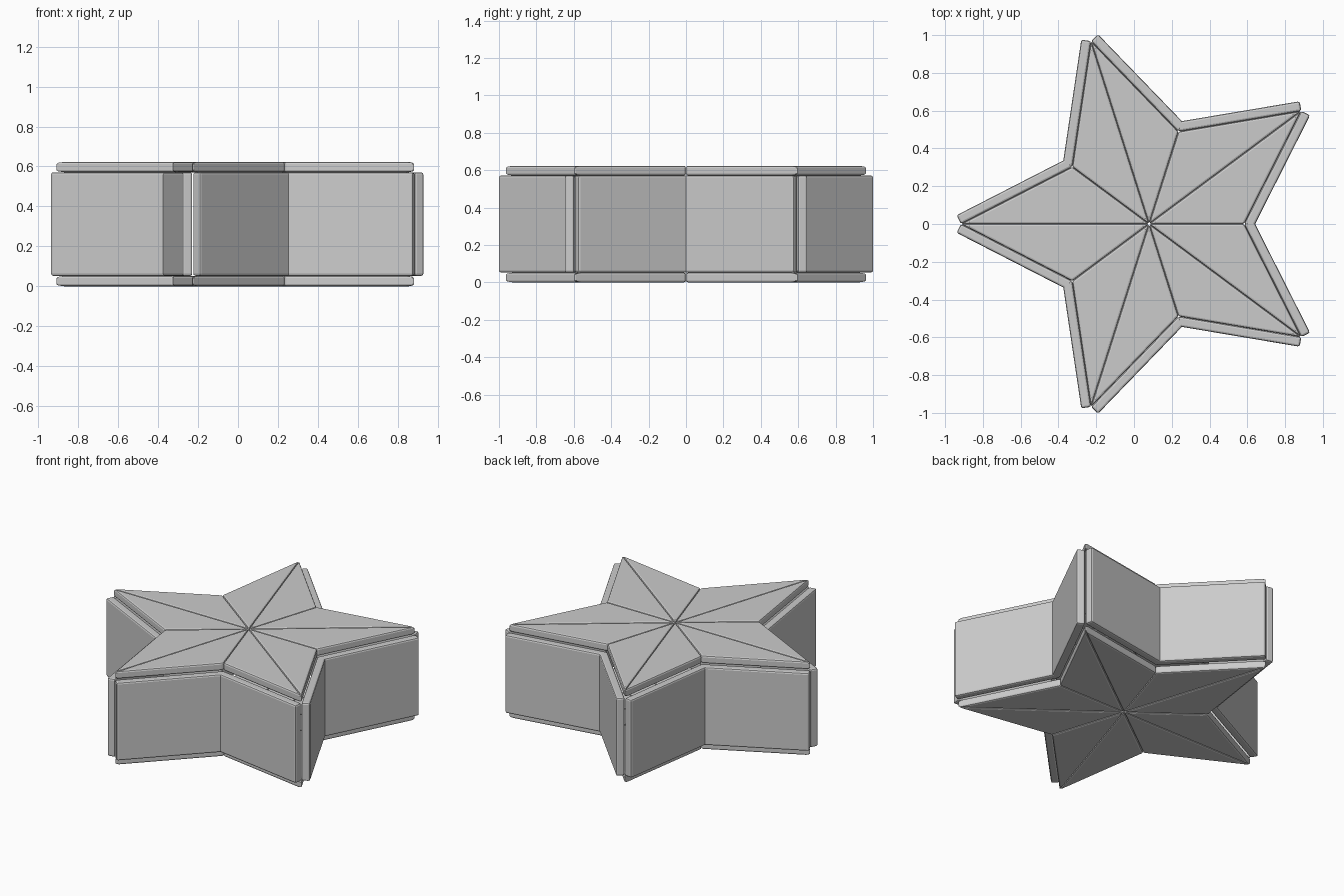
import bpy, bmesh, math
from mathutils import Vector

if "Cube" in bpy.data.objects:
    bpy.data.objects.remove(bpy.data.objects["Cube"])

CX, RX, RY, INNER = 0.08, 0.996, 1.018, 0.505   # star centre, radii, notch ratio
T, H, BEVEL = 0.052, 0.623, 0.011               # panel thickness, height, edge rounding


def star_point(i):
    """Even points are notches, odd points are tips."""
    k = INNER if i % 2 == 0 else 1.0
    a = i * math.pi / 5
    return Vector((CX + RX * k * math.cos(a), RY * k * math.sin(a)))


def panel(name, outline, z0, z1):
    """Extruded outline with softly bevelled edges."""
    bm = bmesh.new()
    face = bm.faces.new([bm.verts.new((p.x, p.y, z0)) for p in outline])
    ext = bmesh.ops.extrude_face_region(bm, geom=[face])
    top = [v for v in ext["geom"] if isinstance(v, bmesh.types.BMVert)]
    bmesh.ops.translate(bm, vec=(0, 0, z1 - z0), verts=top)
    bmesh.ops.recalc_face_normals(bm, faces=bm.faces)
    mesh = bpy.data.meshes.new(name)
    bm.to_mesh(mesh)
    bm.free()
    obj = bpy.data.objects.new(name, mesh)
    bpy.context.collection.objects.link(obj)
    mod = obj.modifiers.new("soft_edges", "BEVEL")
    mod.width = BEVEL
    mod.segments = 2
    mod.limit_method = "ANGLE"
    return obj


hub = Vector((CX, 0))
for i in range(10):
    a, b = star_point(i), star_point(i + 1)
    d = (b - a).normalized()
    out = Vector((d.y, -d.x)) * T
    # triangular floor and lid wedges
    panel(f"floor_wedge_{i + 1}", [hub, a, b], 0, T)
    panel(f"lid_wedge_{i + 1}", [hub, a, b], H - T, H)
    # side wall standing just outside the wedge edge
    panel(f"side_wall_{i + 1}", [a, b, b + out, a + out], T, H - T)
